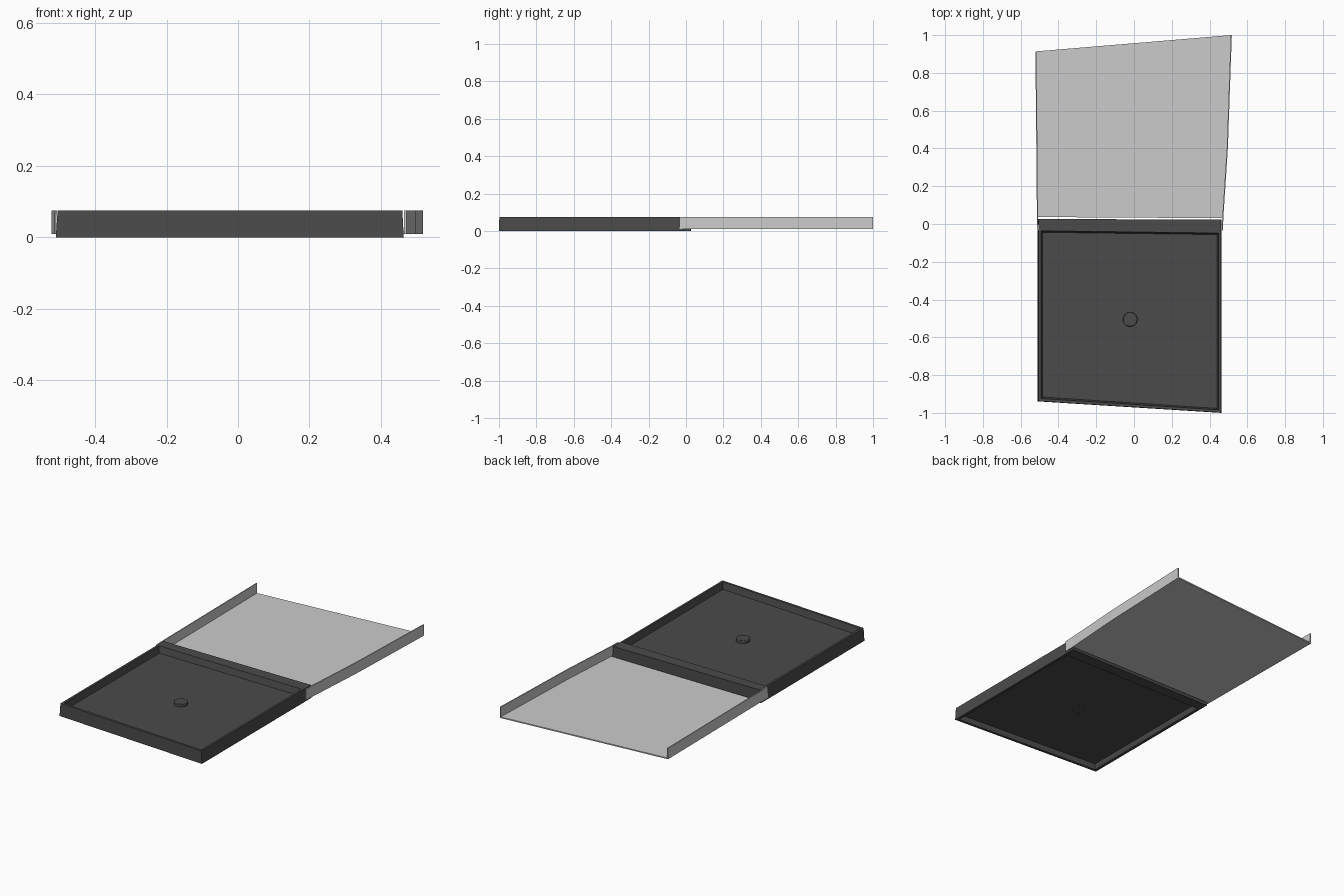
import bpy, bmesh

if "Cube" in bpy.data.objects:
    bpy.data.objects.remove(bpy.data.objects["Cube"])

dark = bpy.data.materials.new("dark_plastic")
dark.diffuse_color = (0.07, 0.07, 0.07, 1)
dark.use_nodes = True
dark.node_tree.nodes["Principled BSDF"].inputs["Base Color"].default_value = dark.diffuse_color


def make_object(name, bm, mat=None):
    bmesh.ops.recalc_face_normals(bm, faces=bm.faces[:])
    mesh = bpy.data.meshes.new(name)
    bm.to_mesh(mesh)
    bm.free()
    obj = bpy.data.objects.new(name, mesh)
    bpy.context.collection.objects.link(obj)
    if mat:
        mesh.materials.append(mat)
    return obj


def loft(name, rings, mat=None):
    """Join rings of 3D points into a closed skin capped at both ends."""
    bm = bmesh.new()
    loops = [[bm.verts.new(p) for p in ring] for ring in rings]
    for a, b in zip(loops, loops[1:]):
        n = len(a)
        for i in range(n):
            j = (i + 1) % n
            bm.faces.new((a[i], a[j], b[j], b[i]))
    bm.faces.new(loops[0])
    bm.faces.new(loops[-1])
    return make_object(name, bm, mat)


def at_z(outline, z):
    return [(x, y, z) for x, y in outline]


def inset(outline, d):
    """Move each corner of a four-sided outline inward by d."""
    signs = ((1, 1), (-1, 1), (-1, -1), (1, -1))
    return [(x + sx * d, y + sy * d) for (x, y), (sx, sy) in zip(outline, signs)]


# Tray: raised floor, thin rim, hollow underside and a solid hinge bar at the back
foot = [(-0.510, -0.939), (0.464, -1.0), (0.464, 0.024), (-0.510, 0.026)]
rim = [(-0.505, -0.938), (0.460, -0.998), (0.460, 0.024), (-0.505, 0.026)]
well = [(-0.492, -0.924), (0.448, -0.984), (0.448, -0.048), (-0.492, -0.036)]
floor = inset(well, 0.008)
loft("tray", [at_z(floor, 0.030), at_z(well, 0.0), at_z(foot, 0.0),
              at_z(rim, 0.075), at_z(well, 0.075), at_z(floor, 0.036)], dark)

# Round hub in the middle of the tray
bpy.ops.mesh.primitive_cylinder_add(vertices=32, radius=0.038, depth=0.026,
                                    location=(-0.02, -0.505, 0.039))
hub = bpy.context.object
hub.name = "disc_hub"
hub.data.materials.append(dark)
bevel = hub.modifiers.new("soft_edge", "BEVEL")
bevel.width = 0.003
bevel.segments = 2
bpy.ops.object.shade_smooth_by_angle()

# Lid panel, its right edge slightly bent
panel = [(-0.510, 0.037), (0.468, 0.031), (0.492, 0.4), (0.513, 1.0), (-0.518, 0.914)]
loft("lid_panel", [at_z(panel, 0.010), at_z(panel, 0.017)])

# Lid side walls, reaching past the panel to grip the hinge bar
walls = {
    "lid_left_wall": (-1, [(-0.512, -0.035), (-0.514, 0.037), (-0.522, 0.914)]),
    "lid_right_wall": (1, [(0.471, -0.035), (0.473, 0.031), (0.497, 0.4), (0.518, 1.0)]),
}
for name, (side, path) in walls.items():
    outline = path + [(x - side * 0.006, y) for x, y in reversed(path)]
    loft(name, [at_z(outline, 0.010), at_z(outline, 0.075)])
